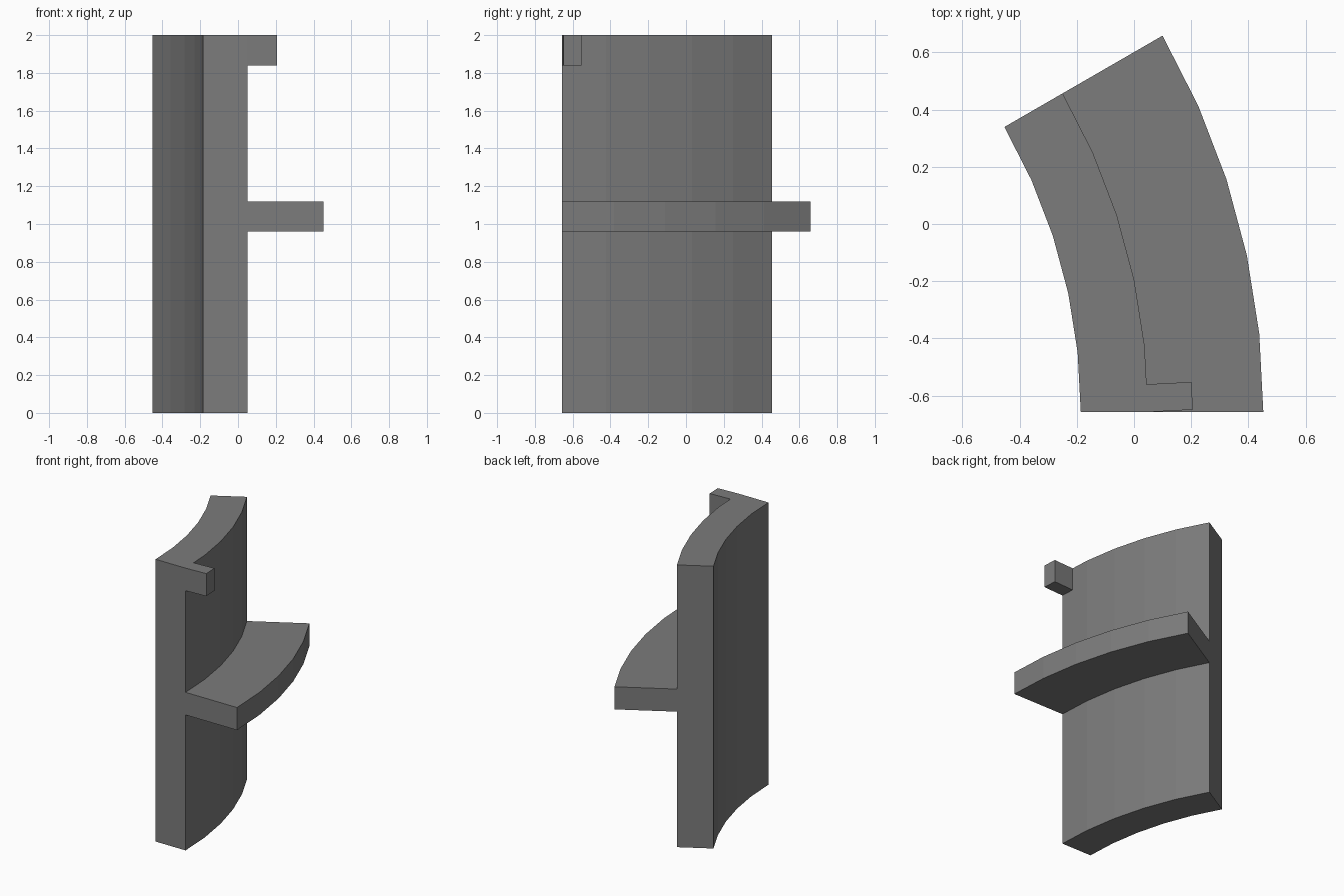
import bpy, bmesh, math
from mathutils import Vector

if "Cube" in bpy.data.objects:
    bpy.data.objects.remove(bpy.data.objects["Cube"])

CX, CY = -2.178, -0.657      # centre of the arc
R_IN, R_WALL, R_SHELF = 1.992, 2.227, 2.63
SEGMENTS, SWEEP = 5, math.radians(30)

grey = bpy.data.materials.new("stone grey")
grey.diffuse_color = (0.2, 0.2, 0.2, 1)
grey.use_nodes = True
grey.node_tree.nodes["Principled BSDF"].inputs["Base Color"].default_value = grey.diffuse_color


def finish(bm, name):
    bmesh.ops.recalc_face_normals(bm, faces=bm.faces)
    mesh = bpy.data.meshes.new(name)
    bm.to_mesh(mesh)
    bm.free()
    mesh.materials.append(grey)
    obj = bpy.data.objects.new(name, mesh)
    bpy.context.collection.objects.link(obj)
    return obj


# Curved wall with ledge: T-shaped section (radius, height) swept about the arc centre
section = [(R_IN, 0), (R_WALL, 0), (R_WALL, 0.96), (R_SHELF, 0.96),
           (R_SHELF, 1.12), (R_WALL, 1.12), (R_WALL, 2), (R_IN, 2)]
bm = bmesh.new()
rings = []
for i in range(SEGMENTS + 1):
    a = SWEEP * i / SEGMENTS
    rings.append([bm.verts.new((CX + r * math.cos(a), CY + r * math.sin(a), z))
                  for r, z in section])
n = len(section)
for lo, hi in zip(rings, rings[1:]):
    for j in range(n):
        k = (j + 1) % n
        bm.faces.new((lo[j], lo[k], hi[k], hi[j]))
bm.faces.new(rings[0])
bm.faces.new(rings[-1])
finish(bm, "curved_wall_with_ledge")

# Small top tab, square to the first wall facet
a = SWEEP / SEGMENTS / 2
out = Vector((math.cos(a), math.sin(a), 0))
along = Vector((-math.sin(a), math.cos(a), 0))
corner = Vector((CX + R_WALL, CY, 1.84))
bm = bmesh.new()
base = bm.faces.new([bm.verts.new(corner + out * u + along * v)
                     for u, v in ((0, 0), (0.157, 0), (0.157, 0.097), (0, 0.097))])
top = bmesh.ops.extrude_face_region(bm, geom=[base])["geom"]
bmesh.ops.translate(bm, vec=(0, 0, 0.16),
                    verts=[g for g in top if isinstance(g, bmesh.types.BMVert)])
finish(bm, "top_tab")
